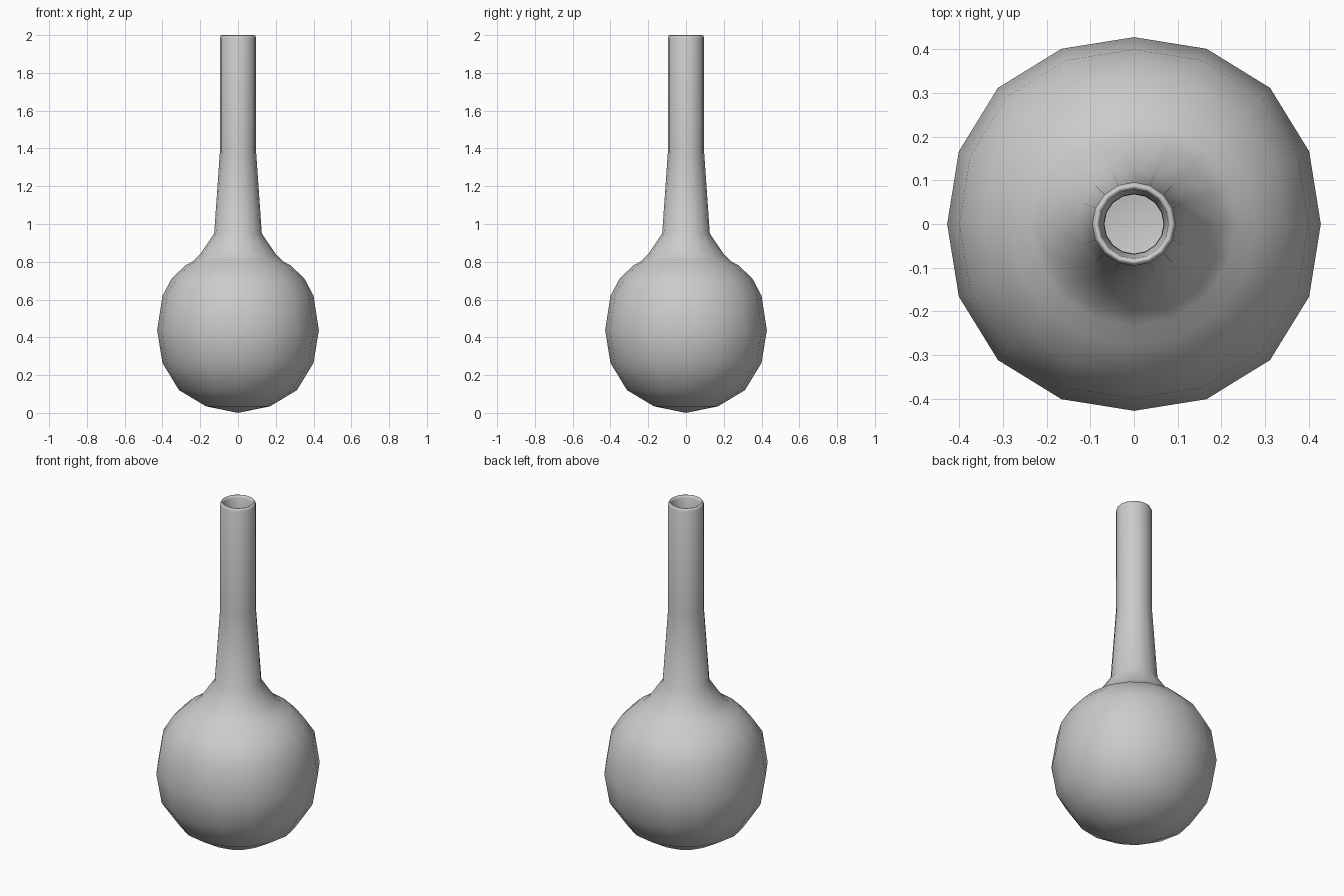
import bpy, bmesh, math

if "Cube" in bpy.data.objects:
    bpy.data.objects.remove(bpy.data.objects["Cube"])

SIDES = 16

# Outer wall from base to lip, then inner wall back down (radius, height)
outer = [(0.17, 0.035), (0.312, 0.12), (0.40, 0.265), (0.428, 0.437), (0.40, 0.62),
         (0.352, 0.71), (0.28, 0.78), (0.235, 0.805), (0.20, 0.84), (0.126, 0.95),
         (0.096, 1.38), (0.096, 1.985), (0.091, 1.998), (0.085, 2.0)]
inner = [(0.079, 1.985), (0.069, 1.9), (0.068, 1.38), (0.098, 0.95), (0.175, 0.82),
         (0.26, 0.755), (0.33, 0.69), (0.373, 0.61), (0.40, 0.437), (0.373, 0.275),
         (0.29, 0.142), (0.16, 0.062)]


def ring(bm, r, z):
    """One ring of the flask; the bulb is very slightly squared."""
    verts = []
    for i in range(SIDES):
        a = 2 * math.pi * i / SIDES
        bulge = 0.03 * math.sin(2 * a) ** 2 if 0.2 < z < 0.7 else 0
        rr = r * (1 + bulge)
        verts.append(bm.verts.new((rr * math.cos(a), rr * math.sin(a), z)))
    return verts


bm = bmesh.new()
rings = [ring(bm, r, z) for r, z in outer + inner]
for a, b in zip(rings, rings[1:]):
    for i in range(SIDES):
        j = (i + 1) % SIDES
        bm.faces.new((a[i], a[j], b[j], b[i]))

# Close the outside base and the inside floor
for loop, z in ((rings[0], 0.0), (rings[-1], 0.035)):
    tip = bm.verts.new((0, 0, z))
    for i in range(SIDES):
        bm.faces.new((loop[i], loop[(i + 1) % SIDES], tip))

bmesh.ops.recalc_face_normals(bm, faces=bm.faces)
for f in bm.faces:
    f.smooth = True
mesh = bpy.data.meshes.new("flask")
bm.to_mesh(mesh)
bm.free()
flask = bpy.data.objects.new("flask", mesh)
bpy.context.collection.objects.link(flask)
